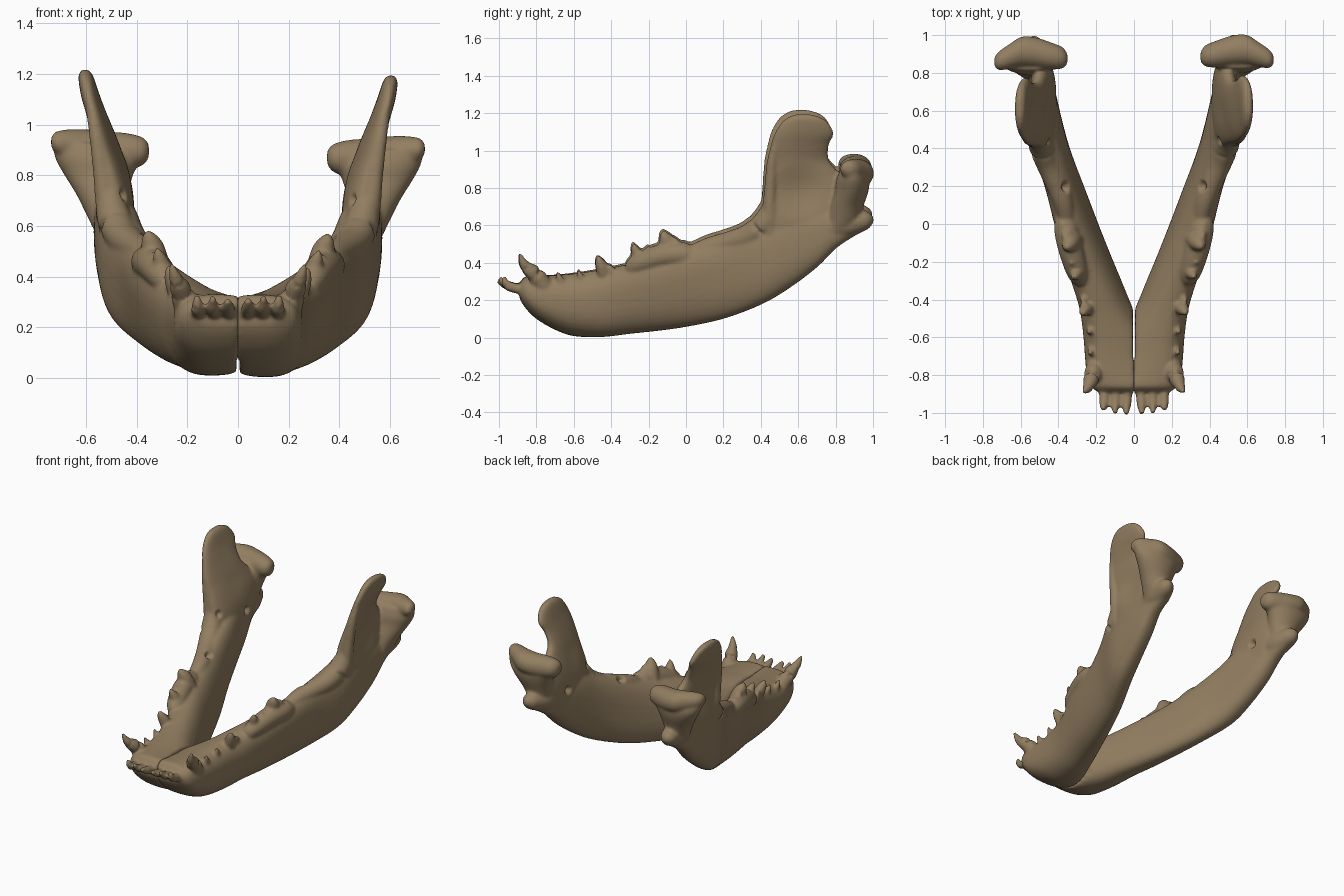
import bpy, bmesh, math
from mathutils import Vector, Matrix

bone = bpy.data.materials.new("bone brown")
bone.diffuse_color = (0.29, 0.21, 0.12, 1)
bm = bmesh.new()


def spline(rows, n=4):
    """Smoothly resample a list of stations (Catmull-Rom)."""
    out = []
    for i in range(len(rows) - 1):
        p = [rows[max(0, min(len(rows) - 1, i + k))] for k in (-1, 0, 1, 2)]
        for s in range(n):
            t = s / n
            out.append([0.5 * (2 * b + (c - a) * t + (2 * a - 5 * b + 4 * c - d) * t * t
                               + (3 * b - a - 3 * c + d) * t ** 3) for a, b, c, d in zip(*p)])
    return out + [list(rows[-1])]


def ring(c, u, v, e=2.0, k=32):
    """Superellipse section around c with half axes u and v."""
    pts = []
    for i in range(k):
        a = 2 * math.pi * i / k
        cs, sn = math.cos(a), math.sin(a)
        pts.append(Vector(c) + Vector(u) * math.copysign(abs(cs) ** (2 / e), cs)
                   + Vector(v) * math.copysign(abs(sn) ** (2 / e), sn))
    return pts


def loft(rings):
    """Closed skin through the sections, cut flat at the middle of the chin."""
    vs = [[bm.verts.new((max(p.x, 0.0 if p.y < -.72 else .006), p.y, p.z)) for p in r]
          for r in rings]
    k = len(vs[0])
    fs = [bm.faces.new((a[i], a[(i + 1) % k], b[(i + 1) % k], b[i]))
          for a, b in zip(vs, vs[1:]) for i in range(k)]
    fs += [bm.faces.new(vs[0]), bm.faces.new(vs[-1])]
    bmesh.ops.recalc_face_normals(bm, faces=fs)


def tube(*rows):
    """Round tapering limb through (x, y, z, radius)."""
    rows = spline(rows, 5)
    rings = []
    for i, r in enumerate(rows):
        d = Vector(rows[min(i + 1, len(rows) - 1)][:3]) - Vector(rows[max(i - 1, 0)][:3])
        u = d.orthogonal().normalized()
        rad = max(r[3], 0.004)
        rings.append(ring(r[:3], u * rad, d.normalized().cross(u) * rad, k=16))
    loft(rings)


# jaw body: y, inner x, outer x, bottom z, top z, outward lean
body = [(-.89, -.08, .19, .21, .29, 0), (-.86, -.09, .228, .16, .325, 0),
        (-.8, -.10, .25, .10, .335, 0), (-.7, -.10, .26, .042, .345, .005),
        (-.6, -.09, .267, .008, .355, .01), (-.45, .005, .285, .003, .368, .02),
        (-.3, .075, .325, .020, .395, .035), (-.15, .14, .37, .036, .435, .04),
        (0, .20, .41, .057, .475, .04), (.2, .272, .465, .10, .54, .03),
        (.4, .34, .54, .175, .625, .012), (.55, .38, .562, .262, .70, .005),
        (.7, .415, .57, .375, .71, 0), (.8, .445, .568, .475, .70, 0),
        (.88, .46, .56, .53, .67, 0), (.94, .48, .555, .565, .65, 0)]
loft([ring(((a + b) / 2, y, (lo + hi) / 2), ((b - a) / 2, 0, 0), (s, 0, (hi - lo) / 2), 2.45)
      for y, a, b, lo, hi, s in spline(body)])

# upright blade: z, front y, back y, front x, back x, half thickness
blade = [(.45, .42, .76, .48, .48, .06), (.6, .39, .85, .485, .485, .075),
         (.7, .408, .88, .495, .48, .073), (.8, .422, .88, .515, .48, .060),
         (.88, .43, .82, .538, .495, .048), (.95, .437, .765, .556, .515, .040),
         (1.03, .452, .765, .575, .55, .037), (1.09, .472, .79, .59, .575, .036),
         (1.15, .51, .76, .60, .595, .032), (1.18, .55, .715, .604, .602, .025),
         (1.195, .59, .66, .605, .605, .012)]
rings = []
for z, yf, yb, xf, xb, t in spline(blade):
    u = Vector(((xb - xf) / 2, (yb - yf) / 2, 0))
    side = Vector((u.y, -u.x, 0)).normalized() * t
    rings.append(ring(((xf + xb) / 2, (yf + yb) / 2, z), u, side, 2.4))
loft(rings)

# crest along the outer front edge of the blade
tube((.50, .46, .50, .04), (.52, .45, .65, .042), (.54, .452, .8, .034),
     (.562, .462, .95, .028), (.582, .49, 1.06, .022))

# hinge knuckle, running sideways: x, y, z, half depth, half height
knuckle = [(.352, .885, .87, .025, .028), (.378, .89, .868, .056, .056),
           (.44, .90, .868, .072, .072), (.52, .918, .872, .08, .074),
           (.595, .922, .882, .08, .072), (.66, .897, .893, .066, .062),
           (.715, .875, .902, .05, .046), (.738, .87, .905, .025, .022)]
loft([ring((x, y, z), (0, a, 0), (0, 0, b)) for x, y, z, a, b in spline(knuckle)])

# neck web flaring up into the knuckle: z, inner x, outer x, y, half depth
neck = [(.55, .46, .565, .80, .06), (.62, .45, .60, .84, .085), (.7, .435, .64, .86, .088),
        (.78, .412, .69, .885, .09), (.84, .385, .722, .89, .088), (.9, .39, .735, .885, .06)]
loft([ring(((a + b) / 2, y, z), ((b - a) / 2, 0, 0), (0, d, 0), 2.0)
      for z, a, b, y, d in spline(neck)])

# rear corner process
tube((.505, .72, .58, .06), (.51, .84, .605, .075), (.525, .93, .624, .062),
     (.53, .975, .63, .046), (.53, 1.003, .632, .014))

# canine
tube((.19, -.72, .22, .05), (.22, -.80, .33, .047), (.243, -.86, .385, .03),
     (.265, -.89, .45, .008))
# incisors
for x, tip, z in ((.036, -1.006, .305), (.096, -1.0, .32), (.157, -.975, .325)):
    tube((x - .005, -.80, .245, .03), (x, -.89, .26, .028), (x + .003, -.955, .28, .025),
         (x + .005, tip, z, .013))

# cheek tooth crowns, then their cusps: x, y, tip z, radius
tube((.28, -.30, .36, .04), (.30, -.25, .395, .058), (.335, -.13, .435, .066),
     (.36, -.02, .445, .064), (.37, .05, .44, .045))
cusps = [(.235, -.68, .352, .026), (.24, -.57, .364, .026), (.272, -.465, .44, .036),
         (.27, -.40, .392, .03), (.318, -.275, .505, .034), (.33, -.2, .49, .034),
         (.355, -.115, .572, .046), (.365, -.06, .54, .038), (.375, .0, .512, .032)]
for x, y, z, r in cusps:
    tube((x - .045, y + .04, z - .15, r), (x - .018, y + .018, z - .07, r),
         (x - .003, y, z - .025, r * .62), (x + .002, y - .005, z, .006))

# low ridge behind the teeth, rising into the blade
tube((.35, .0, .44, .04), (.375, .12, .48, .055), (.41, .22, .505, .06),
     (.455, .33, .54, .066), (.49, .42, .61, .068), (.51, .47, .72, .05))

# fuse the right half
raw = bpy.data.meshes.new("jaw_raw")
bm.to_mesh(raw)
bm.free()
helper = bpy.data.objects.new("jaw_helper", raw)
bpy.context.collection.objects.link(helper)
rm = helper.modifiers.new("fuse", "REMESH")
rm.mode = "VOXEL"
rm.voxel_size = 0.009
sm = helper.modifiers.new("soften", "SMOOTH")
sm.factor = 0.5
sm.iterations = 8
dg = bpy.context.evaluated_depsgraph_get()
half = bpy.data.meshes.new_from_object(helper.evaluated_get(dg))
bpy.data.objects.remove(helper)

# hollows: nerve holes, empty sockets and the muscle hollow (x, y, z, radius, depth)
pits = [(.35, .2, .55, .04, .045), (.43, .43, .71, .04, .05), (.415, .70, .64, .04, .035),
        (.58, .62, .78, .17, .02)]
normals = [v.normal.copy() for v in half.vertices]
for v, n in zip(half.vertices, normals):
    for x, y, z, r, d in pits:
        q = (v.co - Vector((x, y, z))).length / r
        if q < 1:
            v.co -= n * d * (1 - q * q) ** 2
    # trough along the top of the chin
    if -.86 < v.co.y < -.24 and v.co.z > .2 and v.co.x < .2:
        fade = math.sin(math.pi * (v.co.y + .86) / .62) * min(1, (v.co.z - .2) / .1)
        v.co.z -= .035 * fade * (1 - v.co.x / .2)


def add_half(name, mesh):
    mesh.materials.clear()
    mesh.materials.append(bone)
    mesh.polygons.foreach_set("use_smooth", [True] * len(mesh.polygons))
    bpy.context.collection.objects.link(bpy.data.objects.new(name, mesh))


# left half: mirrored, with its rear a touch higher
left = half.copy()
pivot = Vector((0, -.9, .2))
left.transform(Matrix.Translation(pivot) @ Matrix.Rotation(.015, 4, "X")
               @ Matrix.Translation(-pivot) @ Matrix.Diagonal((-1, 1, 1, 1)))
left.flip_normals()
add_half("right_jaw_half", half)
add_half("left_jaw_half", left)
